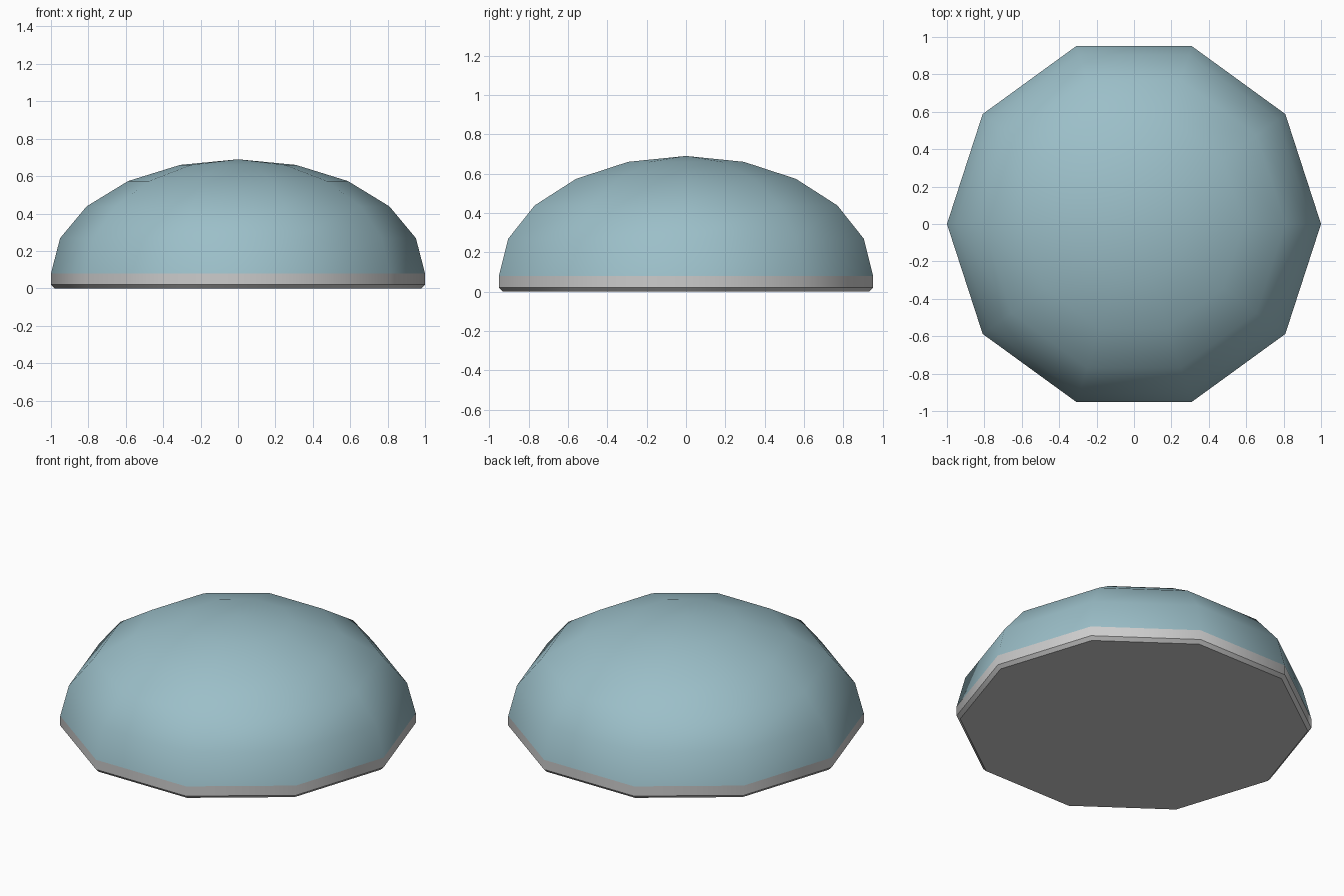
import bpy
import math

if "Cube" in bpy.data.objects:
    bpy.data.objects.remove(bpy.data.objects["Cube"])

SIDES = 10
RIM_TOP = 0.08
DOME_HEIGHT = 0.61


def lathe(name, profile, angle, color=None):
    """Revolve (radius, z) points into a ten-sided shell; radius 0 makes a pole."""
    verts, rings, faces = [], [], []
    for r, z in profile:
        count = SIDES if r > 0 else 1
        rings.append([len(verts) + i % count for i in range(SIDES)])
        for i in range(count):
            a = 2 * math.pi * i / SIDES
            verts.append((r * math.cos(a), r * math.sin(a), z))
    for low, high in zip(rings, rings[1:]):
        for i in range(SIDES):
            j = (i + 1) % SIDES
            loop = [low[i], low[j], high[j], high[i]]
            faces.append(list(dict.fromkeys(loop)))
    if profile[0][0] > 0 and profile[0][1] == 0:
        faces.append(rings[0][::-1])          # flat underside
    mesh = bpy.data.meshes.new(name)
    mesh.from_pydata(verts, [], faces)
    obj = bpy.data.objects.new(name, mesh)
    bpy.context.collection.objects.link(obj)
    if color:
        mat = bpy.data.materials.new(name + "_colour")
        mat.diffuse_color = color
        mat.use_nodes = True
        mat.node_tree.nodes["Principled BSDF"].inputs["Base Color"].default_value = mat.diffuse_color
        mesh.materials.append(mat)
    bpy.ops.object.select_all(action='DESELECT')
    obj.select_set(True)
    bpy.context.view_layer.objects.active = obj
    bpy.ops.object.shade_smooth_by_angle(angle=math.radians(angle))
    return obj


# Base rim with a small chamfer at the foot
lathe("base_rim", [(0.98, 0), (1, 0.02), (1, RIM_TOP)], 40)

# Squashed half-sphere dome
steps = [math.radians(18 * k) for k in range(5)]
dome = [(math.cos(t), RIM_TOP + DOME_HEIGHT * math.sin(t)) for t in steps]
lathe("dome", dome + [(0, RIM_TOP + DOME_HEIGHT)], 60, (0.33, 0.52, 0.58, 1))
